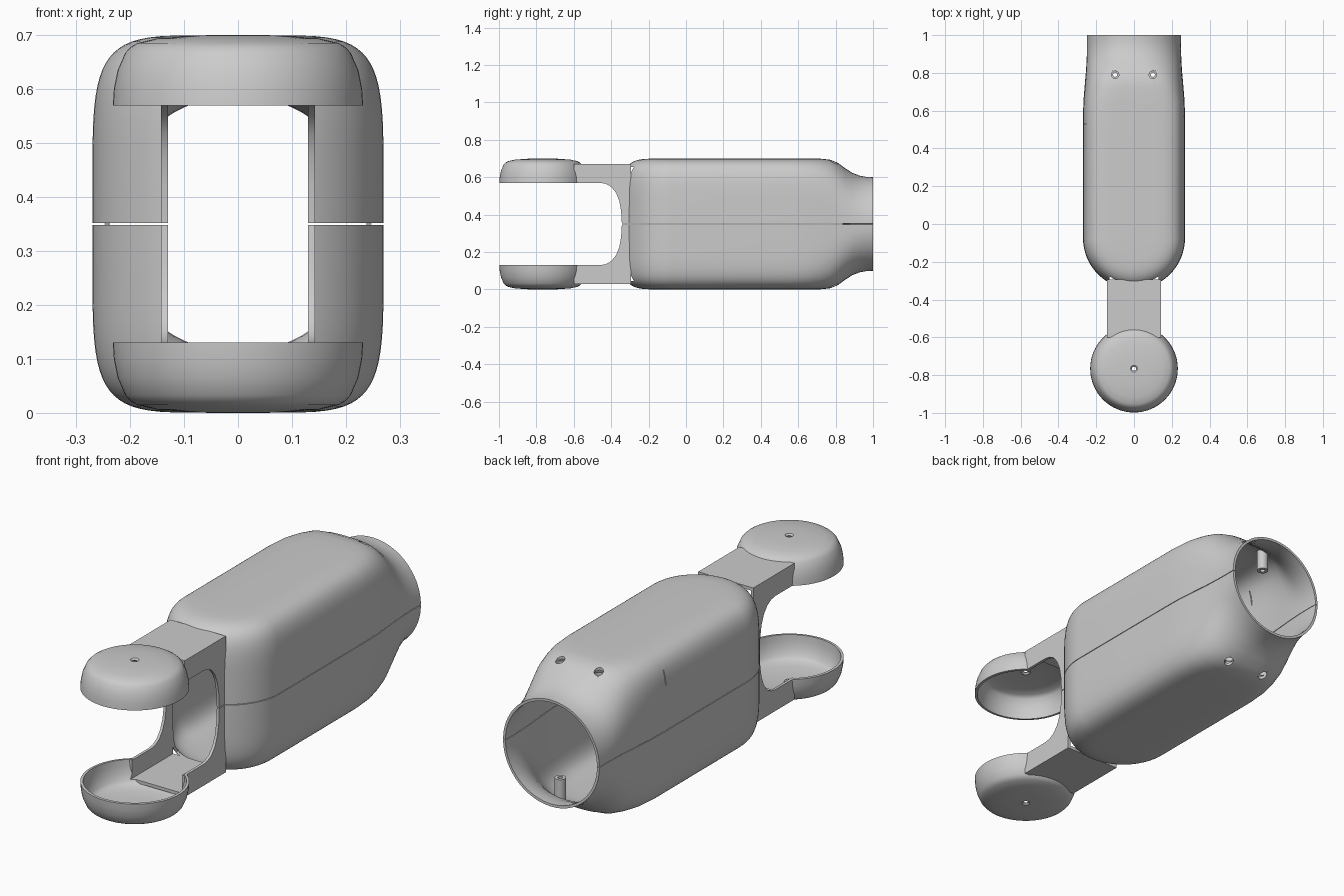
import bpy, bmesh
from math import sin, cos, pi

if "Cube" in bpy.data.objects:
    bpy.data.objects.remove(bpy.data.objects["Cube"])

MID = 0.35          # height of the seam between the two shell halves
YC = -0.075         # centre of the rounded front end
WALL = 0.012


def make(bm, name):
    """Clean a mesh and place it with its origin on the seam plane."""
    bmesh.ops.remove_doubles(bm, verts=bm.verts, dist=1e-4)
    bmesh.ops.recalc_face_normals(bm, faces=bm.faces)
    bm.normal_update()
    top = max(bm.faces, key=lambda f: f.calc_center_median().z)
    if top.normal.z < 0:
        bmesh.ops.reverse_faces(bm, faces=bm.faces)
    bmesh.ops.translate(bm, verts=bm.verts, vec=(0, 0, -MID))
    me = bpy.data.meshes.new(name)
    bm.to_mesh(me)
    bm.free()
    ob = bpy.data.objects.new(name, me)
    ob.location.z = MID
    bpy.context.collection.objects.link(ob)
    bpy.context.view_layer.update()
    return ob


def grid(bm, rows, closed=False):
    vs = [[bm.verts.new(p) for p in r] for r in rows]
    for a, b in zip(vs, vs[1:]):
        n = len(a)
        for i in range(n if closed else n - 1):
            j = (i + 1) % n
            bm.faces.new((a[i], a[j], b[j], b[i]))


def apply(ob, kind, **props):
    m = ob.modifiers.new(kind, kind)
    for k, v in props.items():
        setattr(m, k, v)
    bpy.context.view_layer.objects.active = ob
    bpy.ops.object.modifier_apply(modifier=m.name)


def cut(ob, cutter):
    apply(ob, 'BOOLEAN', operation='DIFFERENCE', solver='EXACT', object=cutter)
    bpy.data.objects.remove(cutter)


def box(x0, x1, y0, y1, z0, z1):
    bm = bmesh.new()
    bmesh.ops.create_cube(bm, size=1)
    for v in bm.verts:
        v.co = (x1 if v.co.x > 0 else x0, y1 if v.co.y > 0 else y0,
                z1 if v.co.z > 0 else z0)
    return make(bm, "cutter")


def lathe(name, profile, x, y, seg=64, closed=False):
    bm = bmesh.new()
    grid(bm, [[(x + r * cos(2 * pi * k / seg), y + r * sin(2 * pi * k / seg), z)
               for r, z in profile] for k in range(seg + 1)], closed)
    return make(bm, name)


def arc(a, b, n, m=18):
    """Upper half of a superellipse, right to left."""
    pts = []
    for i in range(2 * m + 1):
        t = pi * i / (2 * m)
        c, s = cos(t), sin(t)
        x = a * abs(c) ** (2 / n) * (1 if c > 0 else -1)
        pts.append((0 if i == m else x, MID + max(b * abs(s) ** (2 / n), 0.0015)))
    return pts


def channel():
    return box(-0.13, 0.13, -0.63, -0.2, 0.3, 0.655)


# Body shell: lofted body and neck, with a revolved front end
sections = [(YC, .27, .35, 5.5), (.25, .27, .35, 5.5), (.55, .27, .35, 5.5),
            (.65, .268, .35, 5), (.72, .262, .349, 4.2), (.77, .258, .344, 3.6),
            (.81, .254, .328, 3.1), (.85, .252, .299, 2.7), (.89, .25, .273, 2.35),
            (.93, .249, .258, 2.15), (.97, .249, .251, 2.03), (1, .25, .25, 2)]
bm = bmesh.new()
grid(bm, [[(x, y, z) for x, z in arc(a, b, n)] for y, a, b, n in sections])
half = arc(.27, .35, 5.5)[:19]
bm2_rows = [[(x * cos(pi * k / 32), YC - x * sin(pi * k / 32), z) for x, z in half]
            for k in range(33)]
# skip the zero-width pole column and fan it to one point
grid(bm, [r[:-1] for r in bm2_rows])
bmesh.ops.remove_doubles(bm, verts=bm.verts, dist=1e-4)
pole = bm.verts.new((0, YC, MID + .35))
ring = [bm.verts.new(r[-2]) for r in bm2_rows]
for p, q in zip(ring, ring[1:]):
    bm.faces.new((p, q, pole))
body = make(bm, "body_shell")
apply(body, 'SOLIDIFY', thickness=WALL, offset=-1)
cut(body, channel())

# Fork arm: side profile extruded across, hollowed into a channel
side = [(-.60, .57), (-.46, .57), (-.43, .565), (-.40, .549), (-.375, .518),
        (-.357, .475), (-.347, .42), (-.343, .3515), (-.295, .3515),
        (-.295, .67), (-.60, .67)]
bm = bmesh.new()
grid(bm, [[(x, y, z) for y, z in side] for x in (-.143, .143)], closed=True)
for x in (-.143, .143):
    bm.faces.new([bm.verts.new((x, y, z)) for y, z in side])
arm = make(bm, "fork_arm")
cut(arm, channel())

# Round cup at the end of the arm, with a screw hole in the middle
cup = lathe("joint_cup", [(.232, .57), (.230, .60), (.223, .635), (.209, .667),
                          (.199, .678), (.187, .685), (.15, .694), (.08, .699),
                          (.018, .70), (.011, .693)], 0, -.766)
apply(cup, 'SOLIDIFY', thickness=WALL, offset=-1)
cut(cup, channel())

# Screw posts and their counterbored holes in the neck
parts = [body, arm, cup]
for sx in (-.1, .1):
    cut(body, lathe("cutter", [(0, .6), (.02, .6), (.02, .8), (0, .8)], sx, .79, 24))
    parts.append(lathe("screw_post", [(.011, .57), (.025, .57), (.025, .668),
                                      (.02, .668), (.02, .65), (.011, .65)],
                       sx, .79, 24, closed=True))

# Mirror every part to the lower half
for ob in parts:
    apply(ob, 'MIRROR', use_axis=(False, False, True), use_mirror_merge=False)

# Thin slit in the left side of the upper half
cut(body, box(-.3, -.22, .528, .533, .56, .63))

for ob in parts:
    bpy.ops.object.select_all(action='DESELECT')
    ob.select_set(True)
    bpy.context.view_layer.objects.active = ob
    bpy.ops.object.shade_smooth_by_angle()
